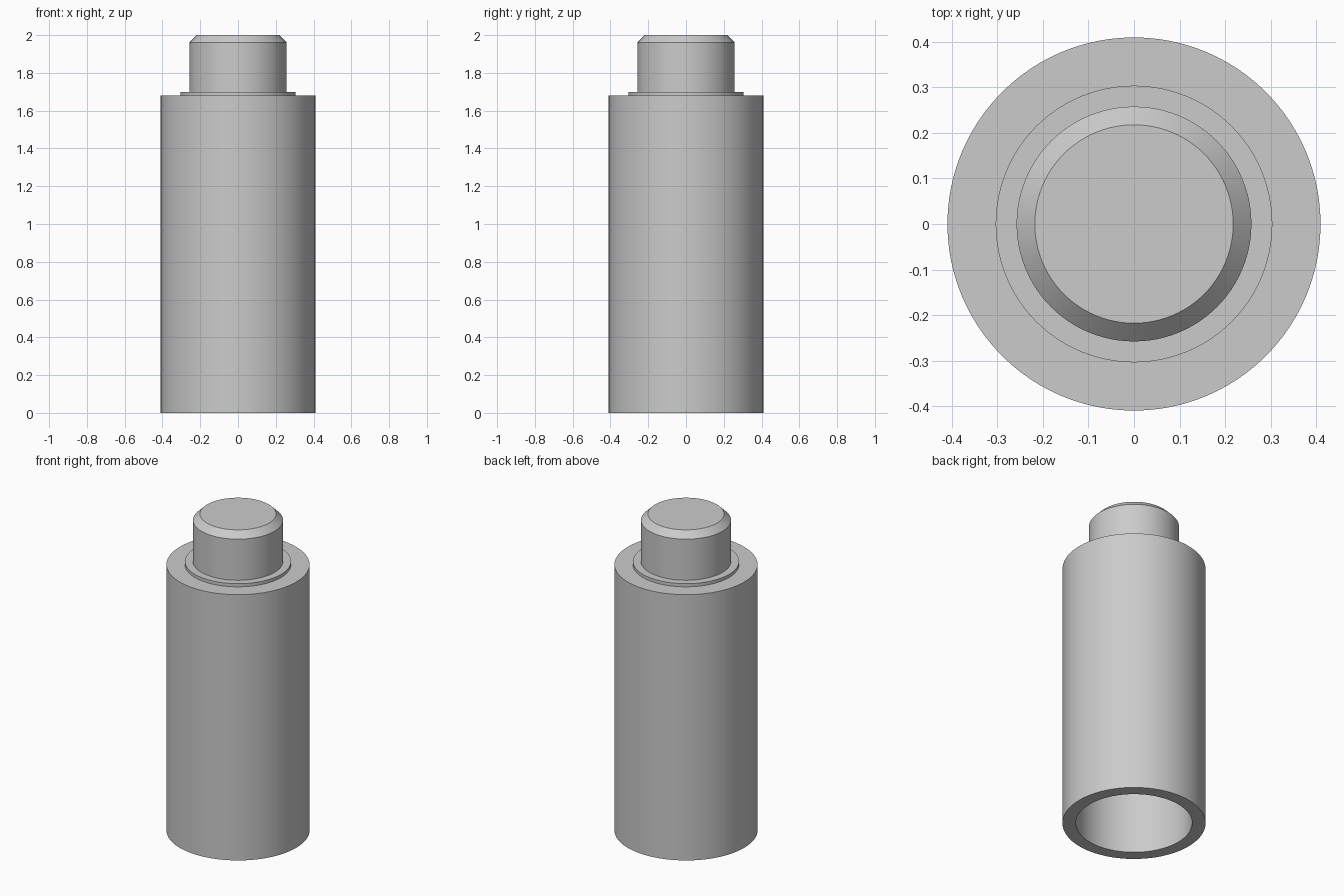
import bpy, bmesh, math

if "Cube" in bpy.data.objects:
    bpy.data.objects.remove(bpy.data.objects["Cube"])

SEGMENTS = 96

steel = bpy.data.materials.new("light grey metal")
steel.diffuse_color = (0.6, 0.6, 0.6, 1)
steel.use_nodes = True
steel.node_tree.nodes["Principled BSDF"].inputs["Base Color"].default_value = steel.diffuse_color


def lathe(name, profile):
    """Spin a (radius, z) profile around z into a closed solid."""
    bm = bmesh.new()
    verts = [bm.verts.new((r, 0, z)) for r, z in profile]
    edges = [bm.edges.new(pair) for pair in zip(verts, verts[1:])]
    bmesh.ops.spin(bm, geom=verts + edges, cent=(0, 0, 0), axis=(0, 0, 1),
                   angle=math.tau, steps=SEGMENTS, use_duplicate=False)
    bmesh.ops.remove_doubles(bm, verts=bm.verts, dist=1e-5)
    bmesh.ops.recalc_face_normals(bm, faces=bm.faces)
    mesh = bpy.data.meshes.new(name)
    bm.to_mesh(mesh)
    bm.free()
    mesh.materials.append(steel)
    obj = bpy.data.objects.new(name, mesh)
    bpy.context.collection.objects.link(obj)
    bpy.ops.object.select_all(action='DESELECT')
    obj.select_set(True)
    bpy.context.view_layer.objects.active = obj
    bpy.ops.object.shade_smooth_by_angle(angle=math.radians(30))
    return obj


# One turned piece: bored body, low shoulder and chamfered pin
lathe("turned_sleeve_with_pin", [
    (0, 1.60), (0.333, 1.60), (0.333, 0),      # blind bore
    (0.41, 0), (0.41, 1.68),                   # body
    (0.304, 1.68), (0.304, 1.70),              # shoulder
    (0.258, 1.70), (0.258, 1.96),              # pin
    (0.218, 2.0), (0, 2.0),                    # chamfer and end face
])
